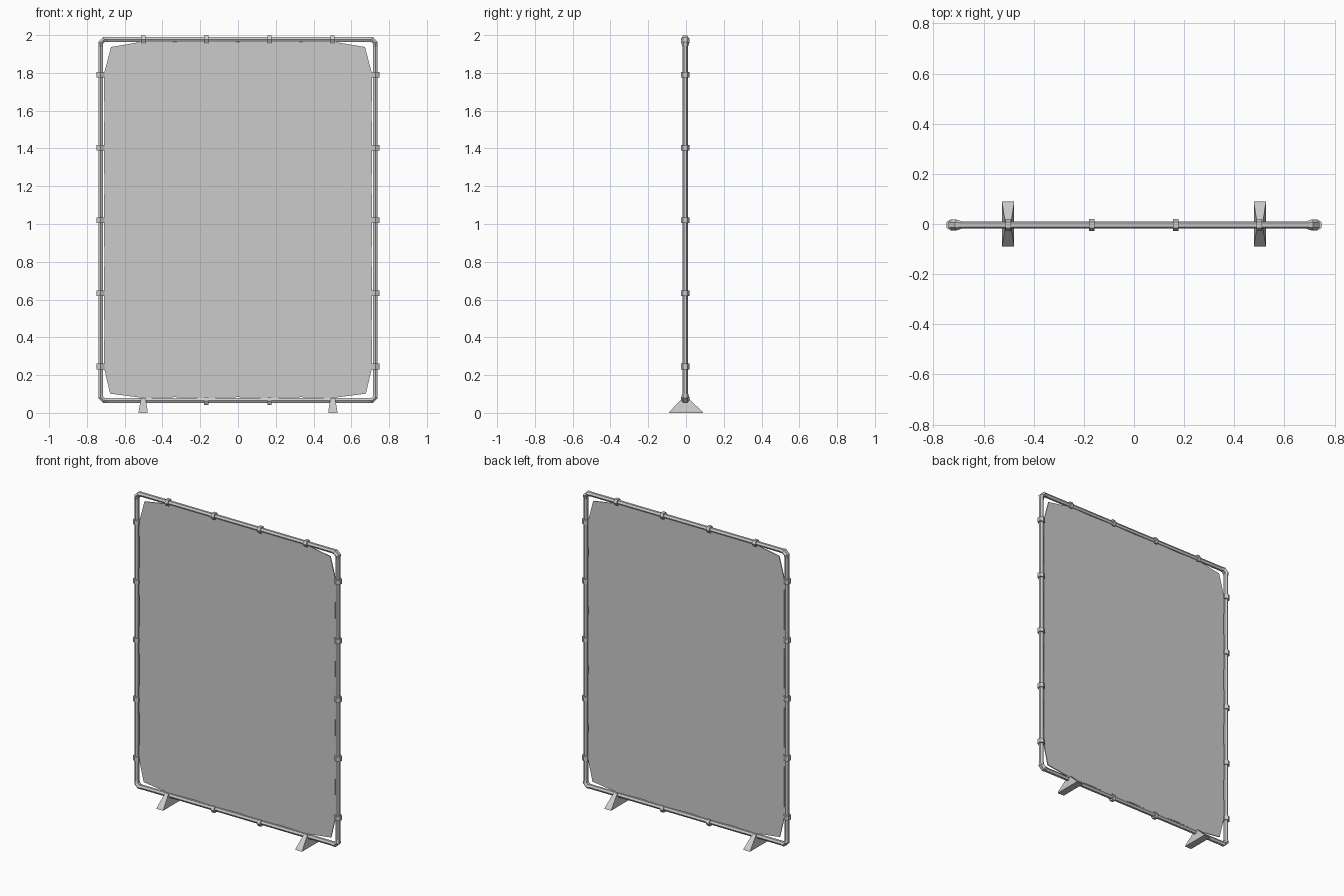
import bpy, bmesh, math
from mathutils import Vector

if "Cube" in bpy.data.objects:
    bpy.data.objects.remove(bpy.data.objects["Cube"])

Y0 = -0.004                        # plane of the frame
HX, Z0, Z1 = 0.727, 0.065, 1.977   # frame tube centre lines
XS = [-0.502, -0.168, 0.166, 0.500]
ZS = [0.246, 0.634, 1.02, 1.403, 1.79]


def make(name, build):
    bm = bmesh.new()
    build(bm)
    bmesh.ops.recalc_face_normals(bm, faces=bm.faces)
    me = bpy.data.meshes.new(name)
    bm.to_mesh(me)
    bm.free()
    ob = bpy.data.objects.new(name, me)
    bpy.context.collection.objects.link(ob)
    return ob


def bridge(bm, a, b):
    for i in range(len(a)):
        j = (i + 1) % len(a)
        bm.faces.new((a[i], a[j], b[j], b[i]))


def hexagon(bm, centre, outward, r, stretch=1.0):
    # six-sided section with points along +-y
    return [bm.verts.new(Vector(centre) + Vector(outward) * (r * math.sin(k * math.pi / 3))
            + Vector((0, r * stretch * math.cos(k * math.pi / 3), 0))) for k in range(6)]


# Hexagonal tube frame with clipped, flared corners
def frame(bm):
    c, t = 0.018, math.tan(math.pi / 8)
    zm, hz = (Z0 + Z1) / 2, (Z1 - Z0) / 2
    rings = []
    for sx, sz in ((1, -1), (1, 1), (-1, 1), (-1, -1)):
        pts = [((HX - c) * sx, Y0, zm + hz * sz, t * sx, sz),
               (HX * sx, Y0, zm + (hz - c) * sz, sx, t * sz)]
        inner = [((HX - 0.04) * sx, Y0, zm + hz * sz, 0, sz),
                 (HX * sx, Y0, zm + (hz - 0.04) * sz, sx, 0)]
        seq = [inner[0], pts[0], pts[1], inner[1]]
        if sx * sz > 0:
            seq.reverse()
        for p in seq:
            flare = 1.5 if p in pts else 1.0
            rings.append(hexagon(bm, p[:3], (p[3], 0, p[4]), 0.0145, flare))
    for i in range(len(rings)):
        bridge(bm, rings[i], rings[(i + 1) % len(rings)])


# Clip: short hexagonal sleeve around a tube
def clip(name, x, z, along, out, half):
    def build(bm):
        d = Vector(along) * half
        p = Vector((x, Y0, z))
        a = hexagon(bm, p - d, out, 0.0235)
        b = hexagon(bm, p + d, out, 0.0235)
        bridge(bm, a, b)
        bm.faces.new(a)
        bm.faces.new(b)
    make(name, build)


# Stretched sheet, slightly hollow between the clips
def sheet(bm):
    def hollow(vals, d):
        out = []
        for i, v in enumerate(vals):
            out.append((v, 0))
            if i < len(vals) - 1:
                out.append(((v + vals[i + 1]) / 2, d))
        return out
    sx, d = 0.711, 0.004
    pts = [(x, 0.079 + h) for x, h in hollow(XS, d)]
    pts += [(0.677, 0.102)]
    pts += [(sx - h, z) for z, h in hollow(ZS, d)]
    pts += [(0.672, 1.937)]
    pts += [(x, 1.966 - h) for x, h in reversed(hollow(XS, d))]
    pts += [(-0.672, 1.937)]
    pts += [(-sx + h, z) for z, h in reversed(hollow(ZS, d))]
    pts += [(-0.677, 0.102)]
    a = [bm.verts.new((x, Y0 - 0.003, z)) for x, z in pts]
    b = [bm.verts.new((x, Y0 + 0.003, z)) for x, z in pts]
    bridge(bm, a, b)
    bm.faces.new(a)
    bm.faces.new(b)


# Wedge foot tapering up to the bottom tube
def foot(name, x):
    def build(bm):
        def rect(hx, hy, y, z):
            return [bm.verts.new((x + i * hx, y + j * hy, z))
                    for i, j in ((-1, -1), (1, -1), (1, 1), (-1, 1))]
        a, b = rect(0.024, 0.09, 0, 0), rect(0.024, 0.086, 0, 0.008)
        c = rect(0.012, 0.014, Y0, 0.079)
        bridge(bm, a, b)
        bridge(bm, b, c)
        bm.faces.new(a)
        bm.faces.new(c)
    make(name, build)


make("tube_frame", frame)
make("stretched_sheet", sheet)
for i, x in enumerate(XS):
    clip(f"top_clip_{i}", x, Z1, (1, 0, 0), (0, 0, 1), 0.011)
for i, x in enumerate(XS[1:3]):
    clip(f"bottom_clip_{i}", x, Z0 - 0.003, (1, 0, 0), (0, 0, 1), 0.011)
for side, sx in (("left", -1), ("right", 1)):
    for i, z in enumerate(ZS):
        clip(f"{side}_clip_{i}", sx * 0.728, z, (0, 0, 1), (1, 0, 0), 0.015)
    foot(f"{side}_foot", sx * 0.502)
